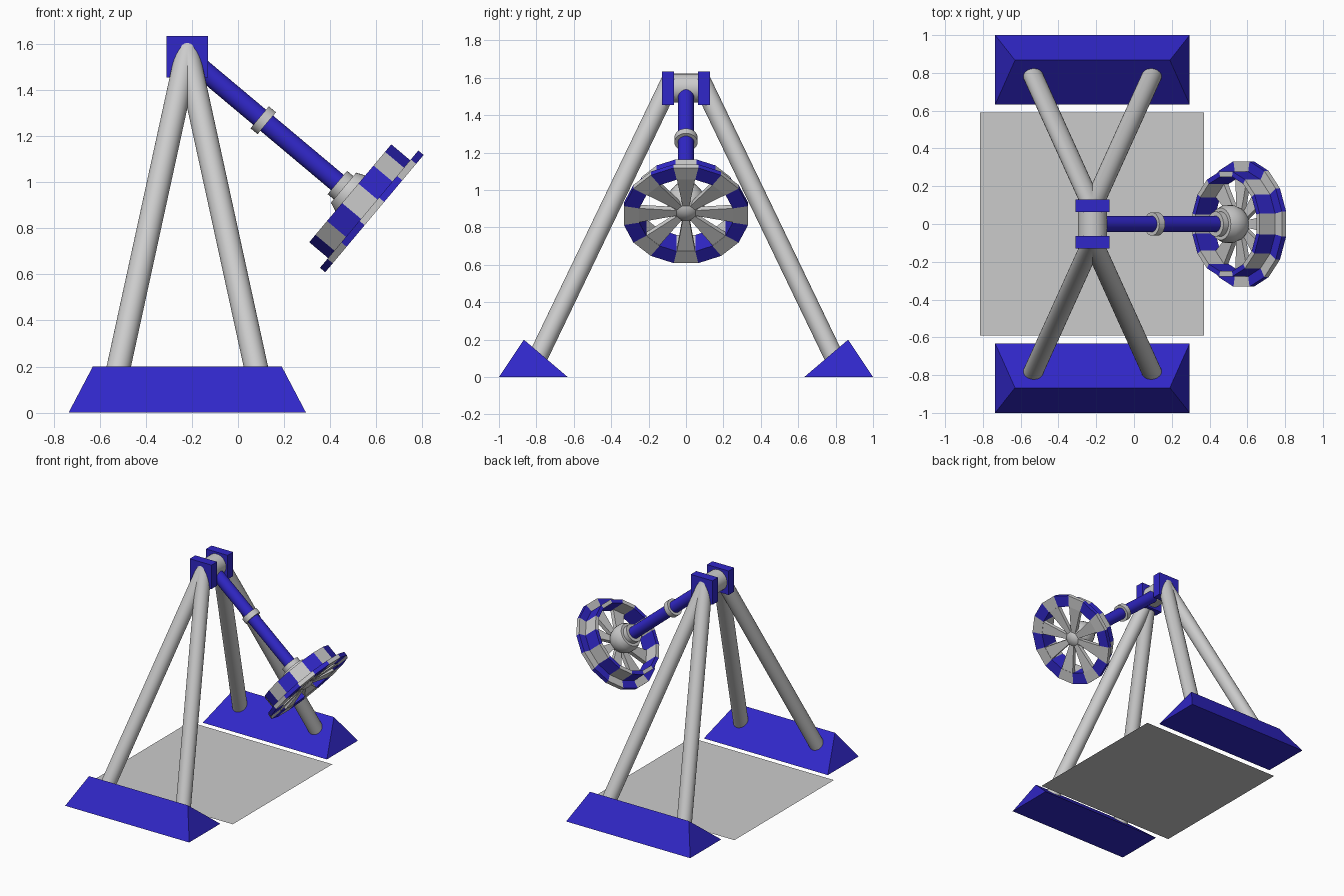
import bpy, bmesh
from math import sin, cos, pi, radians
from mathutils import Matrix, Vector

if "Cube" in bpy.data.objects:
    bpy.data.objects.remove(bpy.data.objects["Cube"])

blue = bpy.data.materials.new("blue_paint")
blue.diffuse_color = (0.03, 0.02, 0.58, 1)
blue.use_nodes = True
blue.node_tree.nodes["Principled BSDF"].inputs["Base Color"].default_value = blue.diffuse_color

PX, PZ = -0.22, 1.545            # swing pivot
A = radians(40)                  # arm angle below horizontal
# local z runs down the arm, local x is up and across it
ARM = Matrix(((sin(A), 0, cos(A), PX), (0, -1, 0, 0),
              (cos(A), 0, -sin(A), PZ), (0, 0, 0, 1)))


def finish(name, bm, mat=None, smooth=False, matrix=None):
    if matrix:
        bm.transform(matrix)
    bmesh.ops.recalc_face_normals(bm, faces=bm.faces)
    me = bpy.data.meshes.new(name)
    bm.to_mesh(me)
    bm.free()
    ob = bpy.data.objects.new(name, me)
    bpy.context.collection.objects.link(ob)
    if mat:
        me.materials.append(mat)
    if smooth:
        bpy.ops.object.select_all(action='DESELECT')
        ob.select_set(True)
        bpy.context.view_layer.objects.active = ob
        bpy.ops.object.shade_smooth_by_angle(angle=radians(35))
    return ob


def loft(bm, loops, caps=True):
    rings = [[bm.verts.new(p) for p in lp] for lp in loops]
    n = len(rings[0])
    for a, b in zip(rings, rings[1:]):
        for i in range(n):
            j = (i + 1) % n
            bm.faces.new((a[i], a[j], b[j], b[i]))
    if caps:
        bm.faces.new(rings[0])
        bm.faces.new(rings[-1])


def rod(name, p, q, r, mat=None, matrix=None):
    p, q = Vector(p), Vector(q)
    m = Matrix.Translation((p + q) / 2) @ (q - p).to_track_quat('Z', 'Y').to_matrix().to_4x4()
    bm = bmesh.new()
    bmesh.ops.create_cone(bm, cap_ends=True, segments=32, radius1=r, radius2=r,
                          depth=(q - p).length, matrix=m)
    return finish(name, bm, mat, True, matrix)


def lathe(name, prof, mat=None, matrix=None, n=32):
    bm = bmesh.new()
    loft(bm, [[(r * cos(2 * pi * i / n), r * sin(2 * pi * i / n), z) for i in range(n)]
              for r, z in prof])
    return finish(name, bm, mat, True, matrix)


# ground plate between the bases
bm = bmesh.new()
bm.faces.new([bm.verts.new(p) for p in
              ((-0.815, -0.59, 0), (0.37, -0.59, 0), (0.37, 0.59, 0), (-0.815, 0.59, 0))])
finish("ground_plate", bm)

for s, side in ((-1, "front"), (1, "back")):
    # ridge-shaped base
    bm = bmesh.new()
    c = [bm.verts.new(p) for p in
         ((-0.735, s, 0), (0.295, s, 0), (0.295, s * 0.632, 0), (-0.735, s * 0.632, 0),
          (-0.63, s * 0.867, 0.2), (0.19, s * 0.867, 0.2))]
    for f in ((0, 1, 2, 3), (0, 1, 5, 4), (2, 3, 4, 5), (1, 2, 5), (3, 0, 4)):
        bm.faces.new([c[i] for i in f])
    finish(side + "_base", bm, blue)

    # bearing block on top
    bm = bmesh.new()
    bmesh.ops.create_cube(bm, size=1, matrix=Matrix.Translation((PX, s * 0.096, PZ))
                          @ Matrix.Diagonal((0.18, 0.066, 0.18, 1)))
    finish(side + "_bearing_block", bm, blue)

    # pair of splayed legs
    for t, end in ((-1, "left"), (1, "right")):
        rod(f"{side}_{end}_leg", (PX + t * 0.33, s * 0.819, 0.05),
            (PX - t * 0.008, s * 0.073, 1.6), 0.052)

# axle and swinging arm
rod("axle", (PX, -0.07, PZ), (PX, 0.07, PZ), 0.077)
rod("swing_arm", (0, 0, 0.02), (0, 0, 0.87), 0.043, blue, ARM)
lathe("arm_collar", [(0.062, 0.41), (0.062, 0.45)], None, ARM)

# gondola hub
lathe("gondola_hub", [(0.066, 0.85), (0.066, 0.885), (0.085, 0.885), (0.1, 0.92), (0.1, 0.965),
                      (0.088, 1.0), (0.065, 1.032), (0.035, 1.05), (0.01, 1.056)], None, ARM)

# ring of alternating seats: L-shaped section of back wall and foot ledge
N = 16
H = pi / N
section = ((0.25, 0.923), (0.277, 0.923), (0.277, 1.03), (0.332, 1.03), (0.332, 1.06), (0.25, 1.06))
seats = (bmesh.new(), bmesh.new())
spokes = bmesh.new()
for i in range(N):
    a = 2 * H * i
    loft(seats[i % 2], [[(r / cos(H) * cos(a + d), r / cos(H) * sin(a + d), z) for r, z in section]
                        for d in (-H, H)])
    if i % 2 == 0:
        # spoke flaring from the hub to the ring
        ca, sa = cos(a), sin(a)
        loft(spokes, [[(r * ca - w * sa, r * sa + w * ca, z)
                       for w, z in ((-h, u), (h, u), (h, u + 0.03), (-h, u + 0.03))]
                      for r, h, u in ((0.05, 0.018, 1.01), (0.26, 0.05, 1.029))])
finish("grey_seats", seats[0], None, False, ARM)
finish("blue_seats", seats[1], blue, False, ARM)
finish("gondola_spokes", spokes, None, False, ARM)
